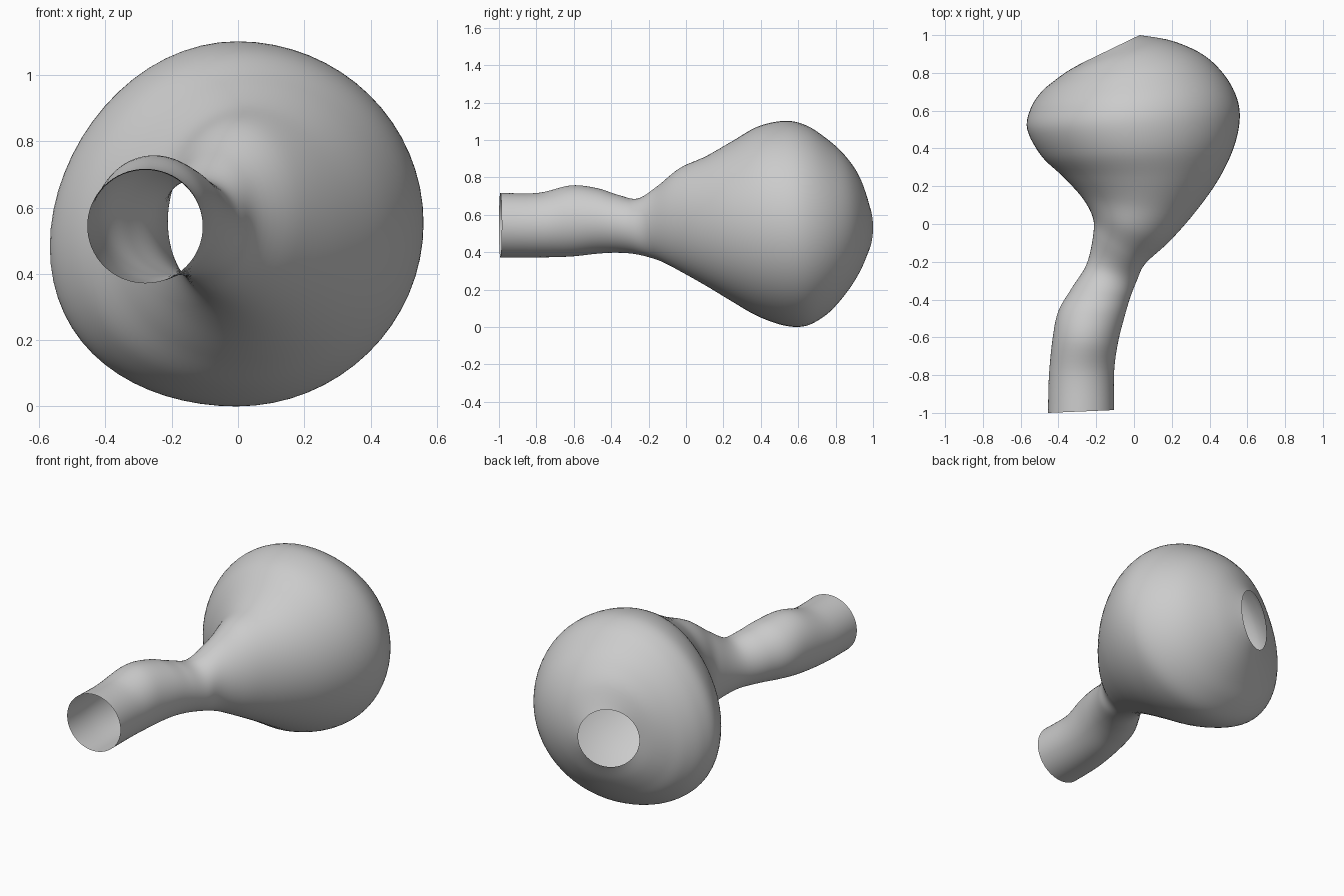
import bpy, bmesh, math
from mathutils import Vector

cube = bpy.data.objects.get("Cube")
if cube:
    bpy.data.objects.remove(cube)

SIDES = 64   # points around each ring
STEPS = 6    # rings between neighbouring sections

# Cross-sections from the tube mouth to the back opening:
# left edge x, y, right edge x, y, bottom z, top z
SECTIONS = [
    (-.455, -1, -.105, -.985, .37, .715),
    (-.45, -.8, -.105, -.78, .37, .715),
    (-.43, -.6, -.085, -.63, .375, .755),
    (-.4, -.46, -.05, -.49, .39, .74),
    (-.33, -.34, -.02, -.39, .395, .705),
    (-.25, -.21, .015, -.3, .385, .685),
    (-.215, -.05, .06, -.21, .35, .76),
    (-.22, .04, .19, -.09, .295, .85),
    (-.275, .14, .33, .07, .22, .91),
    (-.375, .25, .45, .24, .135, .99),
    (-.49, .36, .53, .41, .055, 1.07),
    (-.565, .5, .56, .56, .005, 1.1),
    (-.548, .61, .54, .68, .005, 1.075),
    (-.49, .7, .47, .8, .065, 1.005),
    (-.42, .76, .36, .9, .155, .93),
    (-.35, .81, .2, .97, .255, .835),
    (-.28, .85, .03, 1, .355, .705),
]


def spline(a, b, c, d, t):
    """Smooth curve value between b and c."""
    return b + t / 2 * (c - a + t * (2 * a - 5 * b + 4 * c - d
                                     + t * (3 * (b - c) + d - a)))


def smooth_sections():
    last = len(SECTIONS) - 1
    for i in range(last):
        near = [SECTIONS[min(max(i + k, 0), last)] for k in (-1, 0, 1, 2)]
        for s in range(STEPS):
            yield [spline(*values, s / STEPS) for values in zip(*near)]
    yield SECTIONS[last]


def add_ring(bm, section):
    """Tilted oval whose left end droops slightly where it is wide."""
    lx, ly, rx, ry, bottom, top = section
    left, right = Vector((lx, ly, 0)), Vector((rx, ry, 0))
    middle, across = (left + right) / 2, (right - left) / 2
    half, centre = (top - bottom) / 2, (top + bottom) / 2
    droop = max(half - .2, 0) * .2
    ring = []
    for k in range(SIDES):
        angle = math.tau * k / SIDES
        side = math.cos(angle)
        point = middle + across * side
        point.z = centre + half * math.sin(angle) - droop * min(side, 0) ** 2
        ring.append(bm.verts.new(point))
    return ring


# Open, thin-walled tube that swells into the large bulb
bm = bmesh.new()
rings = [add_ring(bm, section) for section in smooth_sections()]
for near, far in zip(rings, rings[1:]):
    for k in range(SIDES):
        n = (k + 1) % SIDES
        bm.faces.new((near[k], near[n], far[n], far[k]))
bmesh.ops.recalc_face_normals(bm, faces=bm.faces[:])
low = min(v.co.z for v in bm.verts)
bmesh.ops.translate(bm, verts=bm.verts[:], vec=(0, 0, -low))
mesh = bpy.data.meshes.new("bulging_vessel")
bm.to_mesh(mesh)
bm.free()
vessel = bpy.data.objects.new("bulging_vessel", mesh)
bpy.context.collection.objects.link(vessel)

# Plain grey finish
grey = bpy.data.materials.new("plain_grey")
grey.use_nodes = True
colour = (.6, .6, .6, 1)
grey.diffuse_color = colour
grey.node_tree.nodes["Principled BSDF"].inputs["Base Color"].default_value = colour
mesh.materials.append(grey)

# Smooth shading
for polygon in mesh.polygons:
    polygon.use_smooth = True
